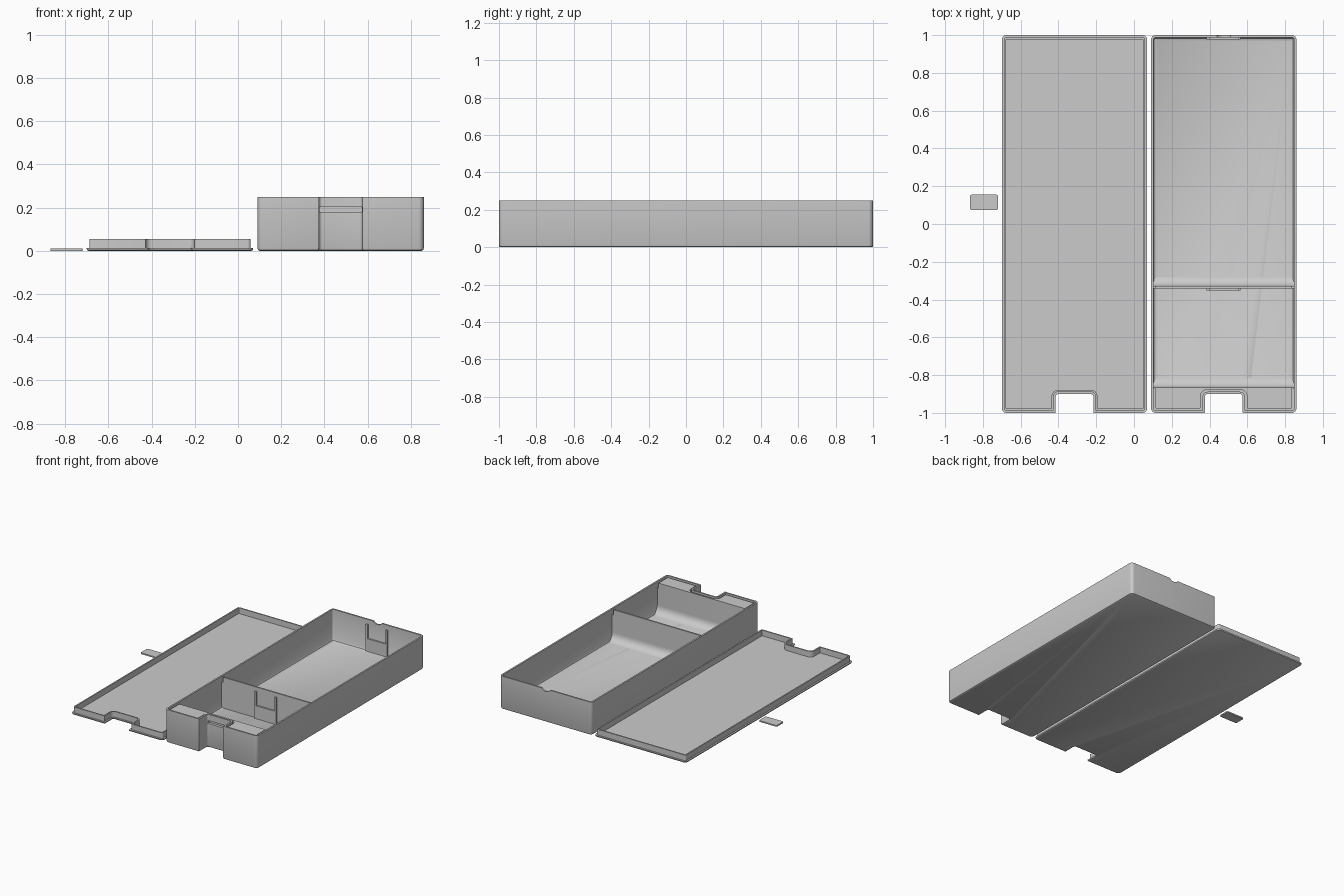
import bpy, bmesh, math
from mathutils import Vector

if "Cube" in bpy.data.objects:
    bpy.data.objects.remove(bpy.data.objects["Cube"], do_unlink=True)

# Single matte grey plastic
grey = bpy.data.materials.new("grey plastic")
grey.use_nodes = True
GREY = (0.6, 0.6, 0.6, 1)
grey.diffuse_color = GREY
grey.node_tree.nodes["Principled BSDF"].inputs["Base Color"].default_value = GREY

LIP = 0.012          # wall thickness and lid rim thickness
HEIGHT = 0.25
SEAT = HEIGHT - 0.045  # depth the lid rim reaches
NOTCH_HALF, NOTCH_Y = 0.1, -0.9
BOX_X = 0.475        # box centre
LID_X = -0.315       # lid centre
HALF = 0.385         # half width of box and lid


def make_object(name, bm):
    bmesh.ops.recalc_face_normals(bm, faces=bm.faces)
    mesh = bpy.data.meshes.new(name)
    bm.to_mesh(mesh)
    bm.free()
    mesh.materials.append(grey)
    for poly in mesh.polygons:
        poly.use_smooth = True
    mesh.set_sharp_from_angle(angle=math.radians(30))
    obj = bpy.data.objects.new(name, mesh)
    bpy.context.collection.objects.link(obj)
    return obj


def rounded(corners, steps=6):
    """Turn (x, y, radius) corners into an outline with round corners."""
    points = []
    for k, (x, y, r) in enumerate(corners):
        p = Vector((x, y))
        before = (Vector(corners[k - 1][:2]) - p).normalized()
        after = (Vector(corners[(k + 1) % len(corners)][:2]) - p).normalized()
        centre = p + r * (before + after)
        for s in range(steps + 1):
            a = math.pi / 2 * s / steps
            points.append(centre - r * (after * math.cos(a) + before * math.sin(a)))
    return points


def notched(cx, inset, back=1.0, radius=0.025):
    """Rectangle with a notch in its front edge, shrunk by inset."""
    x0, x1 = cx - HALF + inset, cx + HALF - inset
    n0, n1 = cx - NOTCH_HALF - inset, cx + NOTCH_HALF + inset
    y0, y1, ny = -1 + inset, back - inset, NOTCH_Y + inset
    r = max(radius - inset, 0.004)
    return rounded([(x0, y0, r), (n0, y0, 0.003), (n0, ny, 0.015 + inset),
                    (n1, ny, 0.015 + inset), (n1, y0, 0.003), (x1, y0, r),
                    (x1, y1, r), (x0, y1, r)])


def loft(name, levels):
    """Join equal outlines at rising or falling heights, capping both ends."""
    bm = bmesh.new()
    loops = [[bm.verts.new((p.x, p.y, z)) for p in pts] for pts, z in levels]
    for a, b in zip(loops, loops[1:]):
        for i in range(len(a)):
            j = (i + 1) % len(a)
            bm.faces.new((a[i], a[j], b[j], b[i]))
    bm.faces.new(loops[0])
    bm.faces.new(loops[-1])
    return make_object(name, bm)


def block(name, x0, x1, y0, y1, z0, z1):
    bm = bmesh.new()
    bmesh.ops.create_cube(bm, size=1)
    for v in bm.verts:
        v.co = ((x0 + x1) / 2 + v.co.x * (x1 - x0),
                (y0 + y1) / 2 + v.co.y * (y1 - y0),
                (z0 + z1) / 2 + v.co.z * (z1 - z0))
    return make_object(name, bm)


def cut(target, cutter):
    cutter.hide_render = True
    cutter.hide_set(True)
    cutter.display_type = 'WIRE'
    mod = target.modifiers.new("cut", 'BOOLEAN')
    mod.operation = 'DIFFERENCE'
    mod.solver = 'EXACT'
    mod.object = cutter
    # Apply, so that only the finished part remains
    bpy.context.view_layer.update()
    graph = bpy.context.evaluated_depsgraph_get()
    mesh = bpy.data.meshes.new_from_object(target.evaluated_get(graph))
    target.modifiers.clear()
    target.data = mesh
    mesh.set_sharp_from_angle(angle=math.radians(30))


# Box shell: outside, rim, then down the inside to the floor
profile = [(0.01, 0), (0.003, 0.004), (0, 0.012), (0, HEIGHT), (LIP, HEIGHT),
           (LIP, 0.028), (0.017, 0.017), (0.028, LIP)]
box_shell = loft("box_shell", [(notched(BOX_X, i), z) for i, z in profile])

# Solid front shelf, with a groove round it for the lid rim
FRONT = -0.865
front_shelf = loft("front_shelf", [
    (notched(BOX_X, i, FRONT + i), z)
    for i, z in [(0.006, 0.008), (0.006, SEAT), (0.024, SEAT), (0.024, 0.243)]])

# Slot in the notch wall
slot = block("slot_cutter", BOX_X - 0.098, BOX_X + 0.098, -0.92, -0.88, 0.18, 0.202)
cut(box_shell, slot)
cut(front_shelf, slot)

# Shallow finger dip in the back rim
bm = bmesh.new()
bmesh.ops.create_cone(bm, cap_ends=True, segments=32, radius1=0.045,
                      radius2=0.045, depth=0.1)
for v in bm.verts:
    v.co = (BOX_X + v.co.x, 1 + v.co.z, HEIGHT + 0.027 + v.co.y)
cut(box_shell, make_object("dip_cutter", bm))

# Divider, stepped at its ends for the lid rim
DIVIDER = -0.335
w = HALF - 0.006
block("divider", BOX_X - w, BOX_X + w, DIVIDER - 0.006, DIVIDER + 0.006, 0.008, SEAT)
w = HALF - 0.024
block("divider_top", BOX_X - w, BOX_X + w, DIVIDER - 0.006, DIVIDER + 0.006, SEAT, 0.245)


# Curved scoops at the front of each compartment
def scoop(name, y, radius=0.06):
    bm = bmesh.new()
    w = HALF - 0.01
    arc = [math.pi / 2 * s / 10 for s in range(11)]
    curve = [(y + radius * (1 - math.cos(a)), 0.011 + radius * (1 - math.sin(a)))
             for a in arc] + [(y, 0.011)]
    face = bm.faces.new([bm.verts.new((BOX_X - w, *p)) for p in curve])
    ends = bmesh.ops.extrude_face_region(bm, geom=[face])["geom"]
    bmesh.ops.translate(bm, vec=(2 * w, 0, 0),
                        verts=[e for e in ends if isinstance(e, bmesh.types.BMVert)])
    make_object(name, bm)


scoop("front_scoop", FRONT)
scoop("rear_scoop", DIVIDER + 0.006)

# Fork-shaped holders on the rear wall of each compartment
for label, y in (("rear", 1 - LIP), ("front", DIVIDER - 0.006)):
    block(label + "_holder_plate", BOX_X - 0.09, BOX_X + 0.09, y - 0.012, y + 0.002, 0.01, 0.11)
    for side, s in (("right", -1), ("left", 1)):
        x = BOX_X + s * 0.083
        block(f"{label}_holder_{side}_prong", x - 0.007, x + 0.007,
              y - 0.012, y + 0.002, 0.11, 0.215)

# Lid lying upside down: plate with a standing rim
profile = [(0.008, 0), (0.002, 0.003), (0, 0.009), (0, LIP), (LIP, LIP),
           (LIP, 0.055), (0.022, 0.055), (0.022, LIP)]
loft("lid", [(notched(LID_X, i), z) for i, z in profile])

# Small loose latch strip
strip = rounded([(-0.868, 0.075, 0.008), (-0.72, 0.075, 0.008),
                 (-0.72, 0.155, 0.008), (-0.868, 0.155, 0.008)])
loft("latch_strip", [(strip, 0), (strip, 0.01)])
